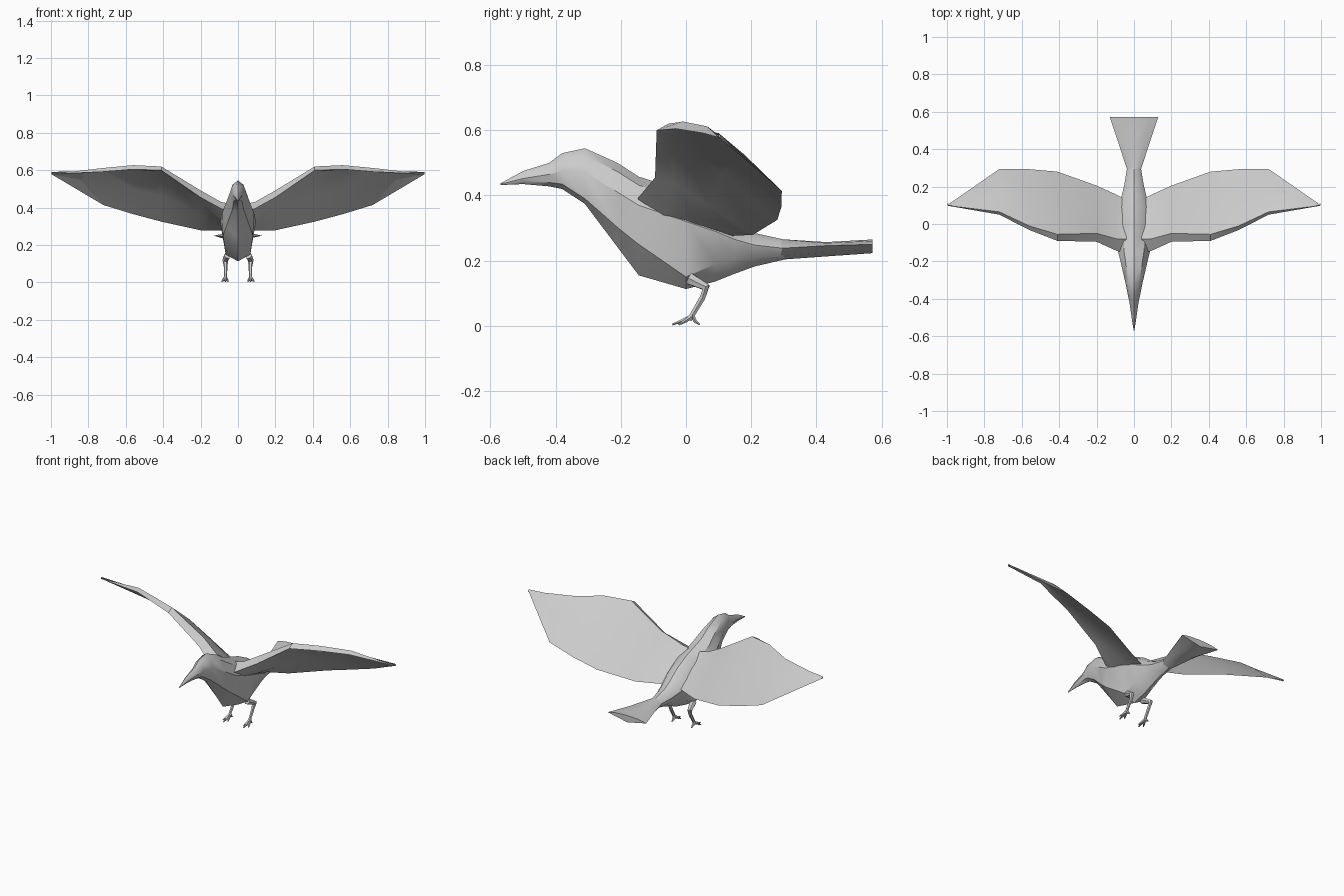
import bpy, bmesh, math
from mathutils import Vector

cube = bpy.data.objects.get("Cube")
if cube:
    bpy.data.objects.remove(cube, do_unlink=True)

grey = bpy.data.materials.new("plain grey")
grey.use_nodes = True
GREY = (0.6, 0.6, 0.6, 1)
grey.diffuse_color = GREY
grey.node_tree.nodes["Principled BSDF"].inputs["Base Color"].default_value = GREY


def loft(name, rings, mirror=False, angle=35):
    """Skin a list of equal closed rings, capping both ends."""
    bm = bmesh.new()
    rows = [[bm.verts.new(p) for p in ring] for ring in rings]
    n = len(rows[0])
    for a, b in zip(rows, rows[1:]):
        for i in range(n):
            j = (i + 1) % n
            bm.faces.new((a[i], a[j], b[j], b[i]))
    bm.faces.new(rows[0])
    bm.faces.new(rows[-1])
    bmesh.ops.remove_doubles(bm, verts=bm.verts, dist=0.0005)
    bmesh.ops.recalc_face_normals(bm, faces=bm.faces)
    mesh = bpy.data.meshes.new(name)
    bm.to_mesh(mesh)
    bm.free()
    obj = bpy.data.objects.new(name, mesh)
    bpy.context.collection.objects.link(obj)
    mesh.materials.append(grey)
    if mirror:
        obj.modifiers.new("Mirror", "MIRROR").use_mirror_merge = False
    bpy.ops.object.select_all(action="DESELECT")
    obj.select_set(True)
    bpy.context.view_layer.objects.active = obj
    bpy.ops.object.shade_smooth_by_angle(angle=math.radians(angle))
    return obj


def body_ring(y, top, side, low, bottom, w, wl):
    """Symmetric section: crown, shoulder, flank, lower corner, keel."""
    right = [(w * 0.62, top - (top - side) * 0.3), (w, side), (wl, low)]
    pts = [(0, top)] + right + [(0, bottom)] + [(-x, z) for x, z in reversed(right)]
    return [(x, y, z) for x, z in pts]


# Body with head, beak and breast: y, top, side, low, bottom, width, lower width
loft("body", [body_ring(*r) for r in (
    (-0.570, 0.437, 0.435, 0.433, 0.432, 0.002, 0.001),
    (-0.500, 0.475, 0.452, 0.440, 0.435, 0.013, 0.008),
    (-0.420, 0.500, 0.465, 0.440, 0.428, 0.024, 0.016),
    (-0.380, 0.530, 0.475, 0.435, 0.420, 0.033, 0.022),
    (-0.310, 0.545, 0.470, 0.390, 0.374, 0.047, 0.030),
    (-0.210, 0.500, 0.410, 0.302, 0.241, 0.070, 0.062),
    (-0.145, 0.458, 0.370, 0.250, 0.155, 0.086, 0.080),
    (0.000, 0.410, 0.320, 0.150, 0.113, 0.095, 0.066),
    (0.090, 0.365, 0.290, 0.190, 0.136, 0.083, 0.060),
    (0.150, 0.320, 0.265, 0.205, 0.160, 0.066, 0.050),
    (0.210, 0.285, 0.248, 0.210, 0.182, 0.052, 0.036),
    (0.300, 0.265, 0.238, 0.215, 0.203, 0.037, 0.025))])

# Fanned tail with a shallow lens section
loft("tail", [body_ring(*r) for r in (
    (0.290, 0.266, 0.238, 0.215, 0.203, 0.037, 0.026),
    (0.430, 0.257, 0.246, 0.225, 0.213, 0.082, 0.045),
    (0.572, 0.265, 0.250, 0.236, 0.223, 0.130, 0.065))], angle=30)


def wing_ring(x, lead, crest, trail, thick):
    """Cambered section through leading edge, crest and trailing edge."""
    (ly, lz), (cy, cz), (ty, tz) = lead, crest, trail
    my, mz = (cy + ty) / 2, (cz + tz) / 2 + 0.012
    return [(x, ly, lz), (x, cy, cz), (x, my, mz), (x, ty, tz),
            (x, my, mz - thick * 0.6), (x, cy + 0.01, cz - thick)]


# Raised wings, root to tip
loft("wings", [wing_ring(*r) for r in (
    (0.040, (-0.155, 0.370), (-0.080, 0.420), (0.130, 0.275), 0.120),
    (0.090, (-0.145, 0.395), (-0.080, 0.430), (0.155, 0.277), 0.090),
    (0.200, (-0.095, 0.455), (-0.050, 0.492), (0.205, 0.279), 0.055),
    (0.410, (-0.090, 0.600), (-0.055, 0.620), (0.280, 0.325), 0.030),
    (0.560, (-0.032, 0.605), (-0.010, 0.627), (0.293, 0.365), 0.022),
    (0.720, (0.050, 0.592), (0.065, 0.612), (0.294, 0.414), 0.014),
    (0.998, (0.098, 0.579), (0.099, 0.580), (0.101, 0.579), 0.001))], mirror=True)


def limb(name, path, sides=6):
    """Tapered tube; path holds centre x, y, z and half sizes across and along."""
    rings = []
    for k, (x, y, z, rx, ry) in enumerate(path):
        a = Vector(path[max(k - 1, 0)][:3])
        b = Vector(path[min(k + 1, len(path) - 1)][:3])
        d = (b - a).normalized()
        u = Vector((1, 0, 0))
        u = (u - d * u.dot(d)).normalized()
        v = d.cross(u)
        c = Vector((x, y, z))
        ring = []
        for i in range(sides):
            t = 2 * math.pi * i / sides
            ring.append(c + u * rx * math.cos(t) + v * ry * math.sin(t))
        rings.append(ring)
    loft(name, rings, mirror=True, angle=40)


# Legs: thigh, backward knee and shank
limb("legs", [(0.055, 0.010, 0.145, 0.020, 0.020),
              (0.068, 0.062, 0.118, 0.015, 0.014),
              (0.066, 0.050, 0.085, 0.010, 0.010),
              (0.067, 0.022, 0.038, 0.008, 0.009),
              (0.067, 0.010, 0.018, 0.010, 0.008)])

# Three front toes and a hind toe
for label, tx, ty in (("middle", 0.068, -0.042), ("outer", 0.087, -0.022),
                      ("inner", 0.052, -0.022), ("hind", 0.067, 0.042)):
    limb(label + "_toes", [(0.067, 0.020, 0.030, 0.008, 0.008),
                           ((0.067 + tx) / 2, (0.014 + ty) / 2, 0.014, 0.008, 0.006),
                           (tx, ty, 0.004, 0.003, 0.003)])
